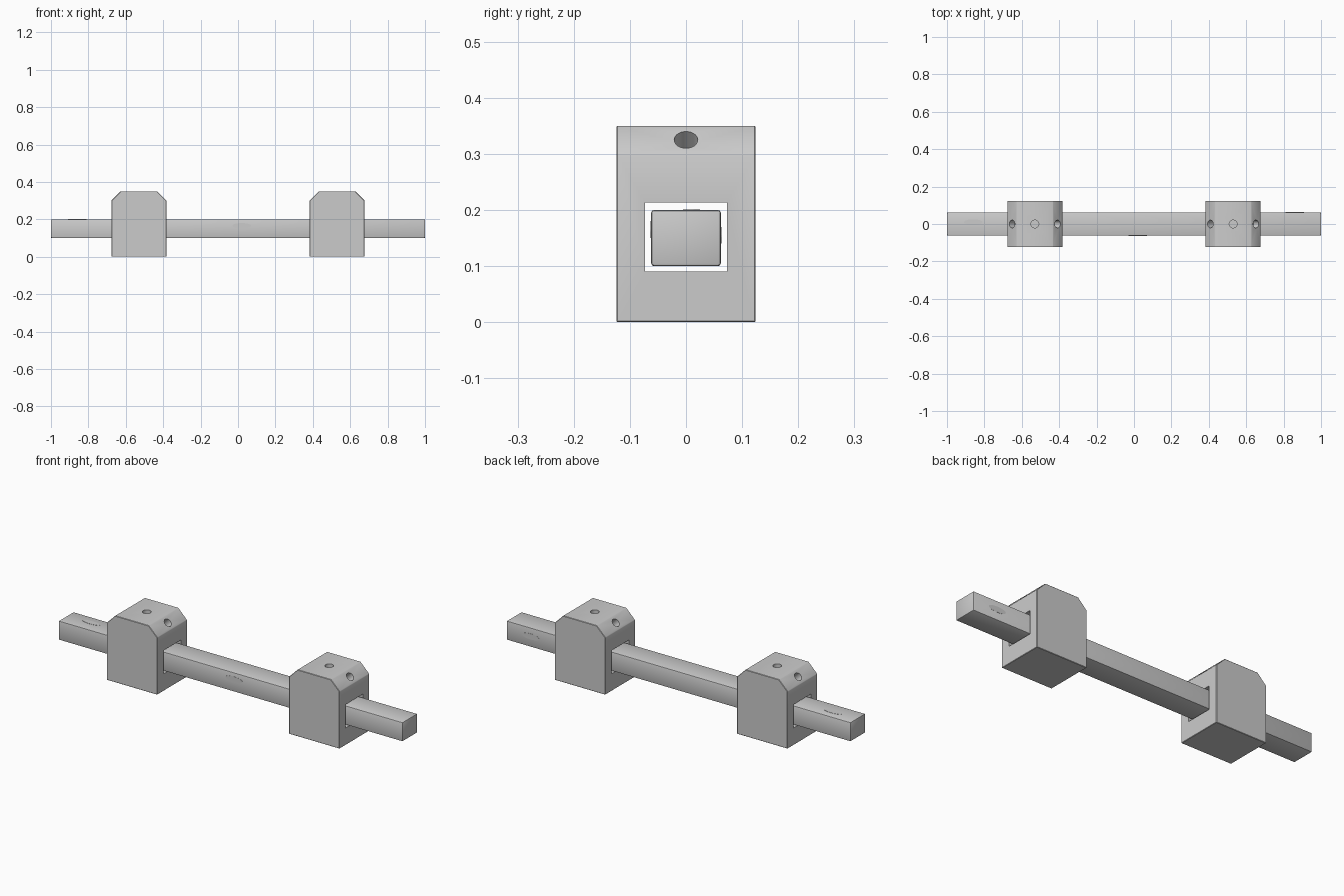
import bpy, bmesh, math
from mathutils import Matrix, Vector

if "Cube" in bpy.data.objects:
    bpy.data.objects.remove(bpy.data.objects["Cube"])

BX, HW = 0.53, 0.147      # block centre and half length
HY, H, C = 0.124, 0.35, 0.05


def finish(bm, name):
    bmesh.ops.recalc_face_normals(bm, faces=bm.faces)
    me = bpy.data.meshes.new(name)
    bm.to_mesh(me)
    bm.free()
    ob = bpy.data.objects.new(name, me)
    bpy.context.collection.objects.link(ob)
    return ob


def box(name, lo, hi, bevel=0.0):
    lo, hi = Vector(lo), Vector(hi)
    bm = bmesh.new()
    bmesh.ops.create_cube(bm, size=1)
    bmesh.ops.scale(bm, vec=hi - lo, verts=bm.verts)
    bmesh.ops.translate(bm, vec=(lo + hi) / 2, verts=bm.verts)
    if bevel:
        bmesh.ops.bevel(bm, geom=bm.edges[:], offset=bevel, segments=2,
                        profile=0.5, affect='EDGES')
    return finish(bm, name)


def cylinder(name, centre, axis, radius, depth, squash=1.0):
    bm = bmesh.new()
    rot = Vector(axis).to_track_quat('Z', 'X').to_matrix().to_4x4()
    bmesh.ops.create_cone(bm, cap_ends=True, segments=32, radius1=radius,
                          radius2=radius, depth=depth,
                          matrix=Matrix.Translation(centre) @ rot)
    return finish(bm, name)


def cut(ob, cutter):
    mod = ob.modifiers.new("cut", 'BOOLEAN')
    mod.operation = 'DIFFERENCE'
    mod.solver = 'EXACT'
    mod.object = cutter
    bpy.context.view_layer.objects.active = ob
    bpy.ops.object.modifier_apply(modifier=mod.name)
    bpy.data.objects.remove(cutter)


def smooth(ob):
    bpy.ops.object.select_all(action='DESELECT')
    ob.select_set(True)
    bpy.context.view_layer.objects.active = ob
    bpy.ops.object.shade_smooth_by_angle(angle=math.radians(25))


def sliding_block(name, cx):
    # chamfered profile extruded along y
    profile = [(-HW, 0), (HW, 0), (HW, H - C), (HW - C, H), (C - HW, H), (-HW, H - C)]
    bm = bmesh.new()
    face = bm.faces.new([bm.verts.new((cx + x, -HY, z)) for x, z in profile])
    ext = bmesh.ops.extrude_face_region(bm, geom=[face])
    bmesh.ops.translate(bm, vec=(0, 2 * HY, 0),
                        verts=[v for v in ext['geom'] if isinstance(v, bmesh.types.BMVert)])
    bmesh.ops.recalc_face_normals(bm, faces=bm.faces)
    bmesh.ops.bevel(bm, geom=bm.edges[:], offset=0.002, segments=1, affect='EDGES')
    ob = finish(bm, name)
    # rectangular tunnel for the bar
    cut(ob, box("tunnel_cutter", (cx - 0.3, -0.073, 0.09), (cx + 0.3, 0.073, 0.213)))
    # screw holes in the top and both chamfers
    cut(ob, cylinder("hole_cutter", (cx, 0, H), (0, 0, 1), 0.021, 0.1))
    for s in (-1, 1):
        cut(ob, cylinder("hole_cutter", (cx + s * (HW - C / 2), 0, H - C / 2),
                         (s, 0, 1), 0.021, 0.08))
    smooth(ob)


def oval_mark(name, x, normal, surface):
    # thin plain oval lying on a bar face
    bm = bmesh.new()
    bmesh.ops.create_cone(bm, cap_ends=True, segments=32, radius1=0.05,
                          radius2=0.05, depth=0.002)
    bmesh.ops.scale(bm, vec=(1, 0.3, 1), verts=bm.verts)
    angle = math.radians({'top': 0, 'front': 90, 'back': -90}[normal])
    bmesh.ops.transform(bm, matrix=Matrix.Translation((x, *surface)) @
                        Matrix.Rotation(angle, 4, 'X'), verts=bm.verts)
    smooth(finish(bm, name))


# long bar
smooth(box("bar", (-1, -0.062, 0.10), (1, 0.062, 0.20), 0.005))

# two blocks on the bar
for label, s in (("left", -1), ("right", 1)):
    sliding_block(label + "_block", s * BX)

# plain oval marks on the bar
oval_mark("front_oval", 0.02, 'front', (-0.062, 0.165))
oval_mark("top_oval", -0.86, 'top', (0.01, 0.20))
oval_mark("back_oval", 0.86, 'back', (0.062, 0.155))
